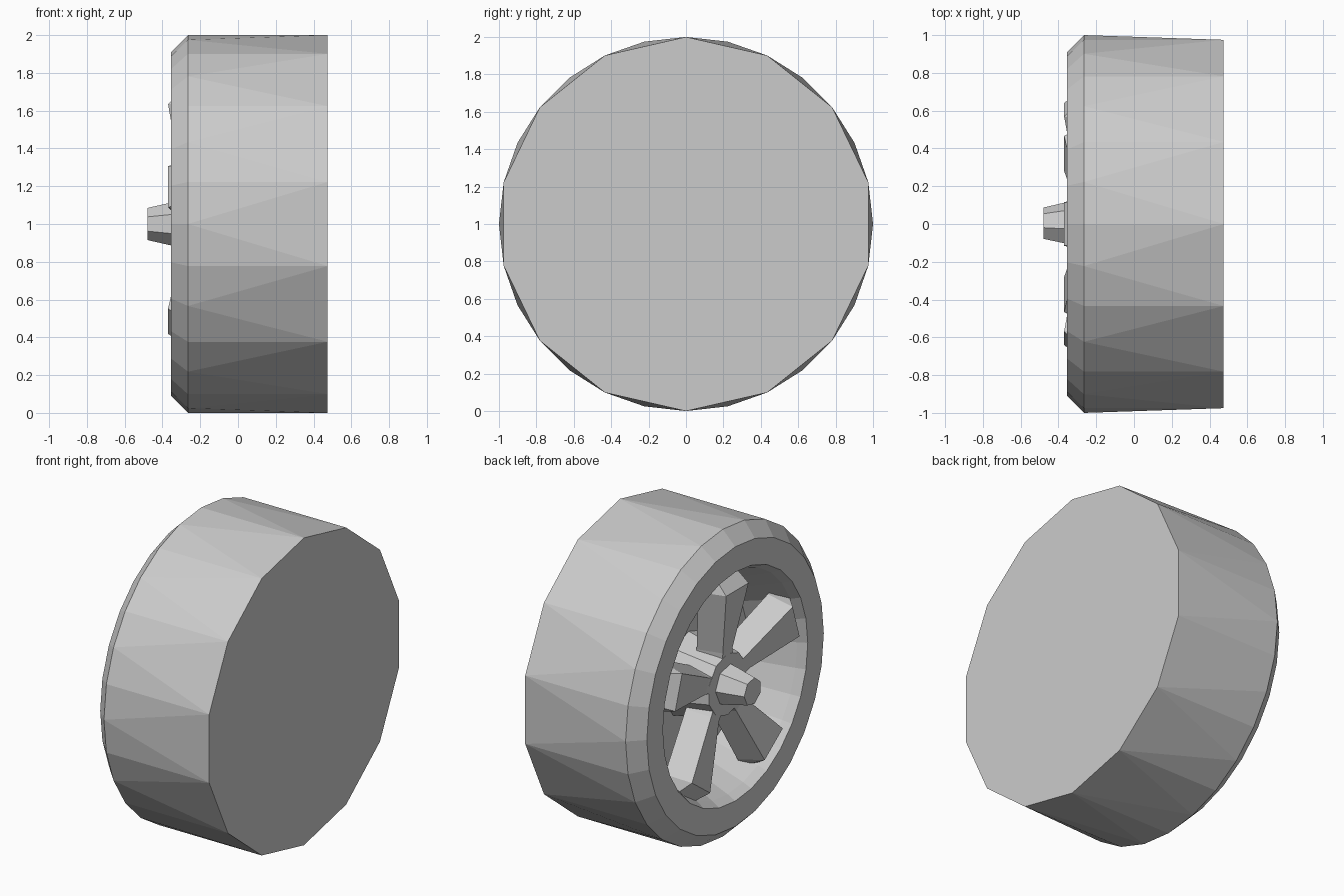
import bpy, bmesh, math
from mathutils import Vector

if "Cube" in bpy.data.objects:
    bpy.data.objects.remove(bpy.data.objects["Cube"])

CZ = 1.0  # axle height; the wheel axis runs along x


def pt(x, r, a):
    """Point at radius r and angle a (from straight up) around the axle."""
    return Vector((x, r * math.sin(a), CZ + r * math.cos(a)))


def ring(bm, x, r, n, phase=0.0):
    return [bm.verts.new(pt(x, r, phase + 2 * math.pi * i / n)) for i in range(n)]


def bridge(bm, a, b):
    n = len(a)
    for i in range(n):
        bm.faces.new((a[i], a[(i + 1) % n], b[(i + 1) % n], b[i]))


def finish(bm, name):
    bmesh.ops.recalc_face_normals(bm, faces=bm.faces)
    me = bpy.data.meshes.new(name)
    bm.to_mesh(me)
    bm.free()
    ob = bpy.data.objects.new(name, me)
    bpy.context.collection.objects.link(ob)
    return ob


def frustum(name, n, sections, phase=0.0):
    """Closed solid through (x, radius) sections."""
    bm = bmesh.new()
    rings = [ring(bm, x, r, n, phase) for x, r in sections]
    for a, b in zip(rings, rings[1:]):
        bridge(bm, a, b)
    bm.faces.new(rings[0])
    bm.faces.new(rings[-1])
    return finish(bm, name)


# Tyre and rim: 14-sided closed back, 28-sided tread edge, bevel, dished inside
N = 14
bm = bmesh.new()
back = ring(bm, 0.475, 1.0, N)
profile = [(-0.265, 1.0), (-0.355, 0.91), (-0.355, 0.745), (-0.30, 0.715), (-0.02, 0.60)]
rings = [ring(bm, x, r, 2 * N) for x, r in profile]
bm.faces.new(back)
tread = rings[0]
for j in range(N):
    k = (j + 1) % N
    a, m, c = tread[2 * j], tread[2 * j + 1], tread[(2 * j + 2) % (2 * N)]
    bm.faces.new((a, m, back[j]))
    bm.faces.new((m, back[k], back[j]))
    bm.faces.new((m, c, back[k]))
for a, b in zip(rings, rings[1:]):
    bridge(bm, a, b)
bm.faces.new(rings[-1])
finish(bm, "tyre_and_rim")

# Five spokes: radius, front half width, front x, back half width, back x
SPOKE = [(0.10, 0.05, -0.295, 0.08, -0.12),
         (0.22, 0.05, -0.30, 0.09, -0.14),
         (0.635, 0.115, -0.37, 0.16, -0.20),
         (0.725, 0.10, -0.28, 0.15, -0.19)]
bm = bmesh.new()
for s in range(5):
    ang = 2 * math.pi * s / 5
    out = Vector((0, math.sin(ang), math.cos(ang)))
    side = Vector((0, math.cos(ang), -math.sin(ang)))
    loops = []
    for r, wf, xf, wb, xb in SPOKE:
        c = Vector((0, 0, CZ)) + out * r
        loops.append([bm.verts.new(c + side * w + Vector((x, 0, 0)))
                      for w, x in ((wf, xf), (-wf, xf), (-wb, xb), (wb, xb))])
    for a, b in zip(loops, loops[1:]):
        bridge(bm, a, b)
    bm.faces.new(loops[0])
    bm.faces.new(loops[-1])
finish(bm, "spokes")

# Hub body and tapered axle cap
frustum("hub", 10, [(-0.30, 0.20), (-0.02, 0.27)])
frustum("axle_cap", 7, [(-0.48, 0.087), (-0.36, 0.115), (-0.28, 0.13)], math.pi / 2)
